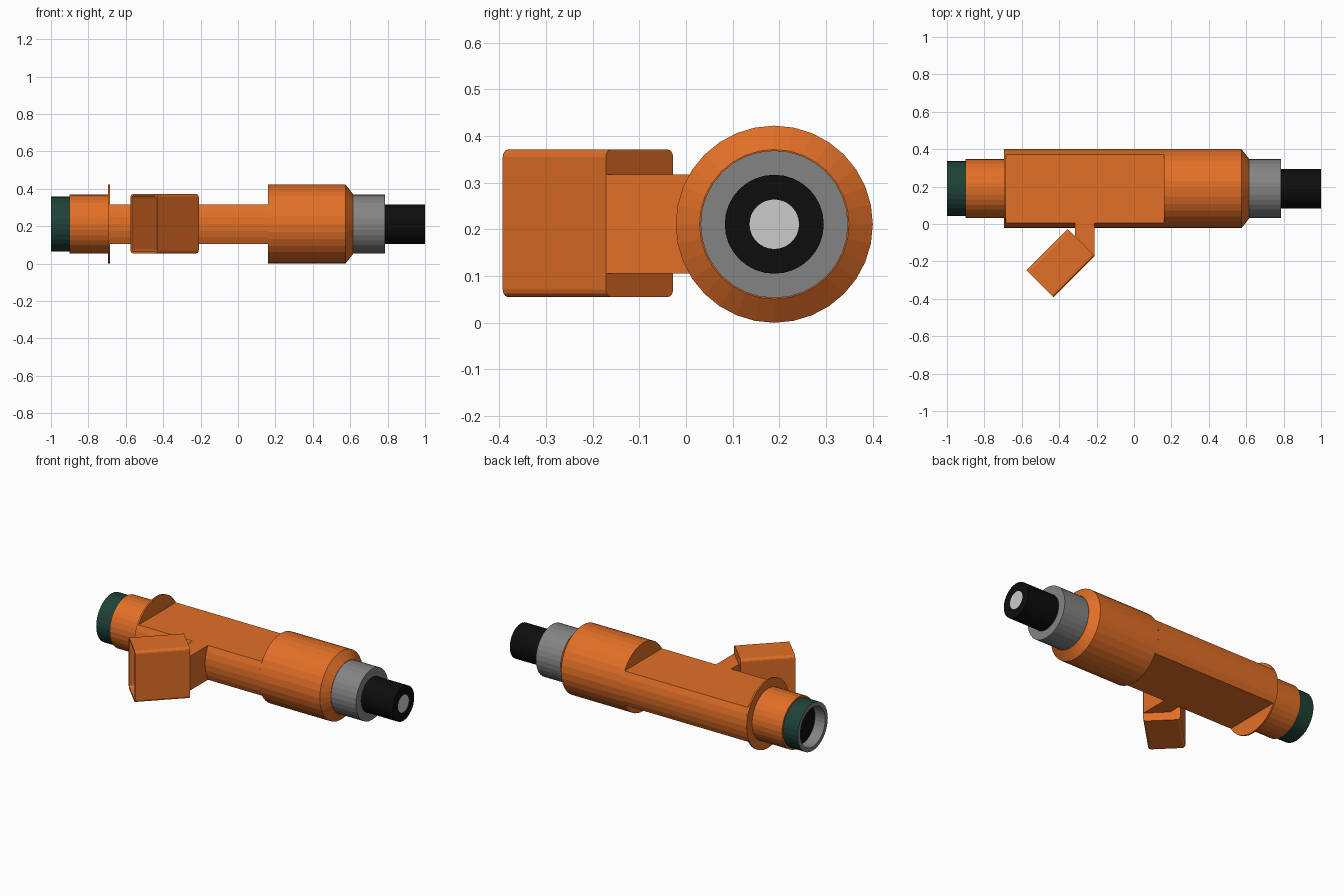
import bpy, bmesh
from math import sin, cos, pi, asin, radians
from mathutils import Vector, Matrix

if "Cube" in bpy.data.objects:
    bpy.data.objects.remove(bpy.data.objects["Cube"])

CY, CZ, R, SIDES = 0.189, 0.211, 0.211, 32
FLAT = 0.106  # half height of the flattened middle


def material(name, rgb):
    m = bpy.data.materials.new(name)
    m.diffuse_color = (*rgb, 1)
    m.use_nodes = True
    m.node_tree.nodes["Principled BSDF"].inputs["Base Color"].default_value = m.diffuse_color
    return m


orange = material("orange_plastic", (0.76, 0.16, 0.02))
green = material("green_rubber", (0.013, 0.055, 0.04))
dark = material("dark_grey_metal", (0.23, 0.23, 0.23))
black = material("black_plastic", (0.004, 0.004, 0.004))


def loft(name, loops, mat=None, cap_start=True, cap_end=True):
    """Bridge equal-length loops of points, capping the ends on request."""
    bm = bmesh.new()
    rings = [[bm.verts.new(p) for p in loop] for loop in loops]
    n = len(rings[0])
    for a, b in zip(rings, rings[1:]):
        for i in range(n):
            j = (i + 1) % n
            bm.faces.new((a[i], a[j], b[j], b[i]))
    if cap_start:
        bm.faces.new(rings[0][::-1])
    if cap_end:
        bm.faces.new(rings[-1])
    bmesh.ops.recalc_face_normals(bm, faces=bm.faces)
    me = bpy.data.meshes.new(name)
    bm.to_mesh(me)
    bm.free()
    if mat:
        me.materials.append(mat)
    ob = bpy.data.objects.new(name, me)
    bpy.context.collection.objects.link(ob)
    return ob


def circle(x, r):
    return [(x, CY + r * cos(2 * pi * i / SIDES), CZ + r * sin(2 * pi * i / SIDES))
            for i in range(SIDES)]


def lathe(name, profile, mat=None, cap_start=True, cap_end=True):
    return loft(name, [circle(x, r) for x, r in profile], mat, cap_start, cap_end)


# inlet end: seal ring, metal lip with bore, dark bore floor
lathe("seal_ring", [(-1, 0.147), (-0.9, 0.147)], green, False, False)
lathe("inlet_lip", [(-1, 0.147), (-1, 0.122), (-0.93, 0.122)], dark, False, False)
lathe("inlet_bore_floor", [(-0.93, 0.122), (-0.925, 0.122)], black)
lathe("inlet_collar", [(-0.9, 0.158), (-0.69, 0.158)], orange, True, False)

# main body: thin flange, flattened middle, full round barrel with chamfer
lathe("flange", [(-0.695, R), (-0.685, R)], orange)
a = asin(FLAT / R)
arc = [-a + 2 * a * i / 6 for i in range(7)]
section = [(CY + R * cos(t), CZ + R * sin(t)) for t in arc + [t + pi for t in arc]]
loft("flattened_body", [[(x, y, z) for y, z in section] for x in (-0.685, 0.16)],
     orange, False, False)
lathe("barrel", [(0.16, R), (0.575, R), (0.615, 0.16)], orange)

# outlet end
lathe("nozzle_sleeve", [(0.61, 0.158), (0.785, 0.158)], dark, False, True)
lathe("nozzle_tip", [(0.785, 0.106), (1, 0.106), (1, 0.053)], black, False, False)
lathe("nozzle_hole", [(0.99, 0.053), (1, 0.053)])

# stem joining the body to the connector
stem = [(-0.21, -0.172), (-0.21, 0.06), (-0.315, 0.06), (-0.315, -0.067)]
loft("connector_stem", [[(x, y, z) for x, y in stem]
                        for z in (CZ - FLAT, CZ + FLAT)], orange)


def rounded_rect(x, hw, hh, r):
    pts = []
    for k, (sy, sz) in enumerate(((1, 1), (-1, 1), (-1, -1), (1, -1))):
        for s in range(4):
            t = radians(90 * k + 30 * s)
            pts.append(Vector((x, sy * (hw - r) + r * cos(t), sz * (hh - r) + r * sin(t))))
    return pts


# angled socket, open at its outer end
socket = loft("connector_socket", [
    rounded_rect(-0.156, 0.102, 0.158, 0.016),
    rounded_rect(0.156, 0.102, 0.158, 0.016),
    rounded_rect(0.156, 0.092, 0.148, 0.012),
    rounded_rect(-0.07, 0.092, 0.148, 0.012)], orange)
socket.data.transform(Matrix.Translation((-0.392, -0.21, 0.213))
                      @ Matrix.Rotation(radians(225), 4, 'Z'))
